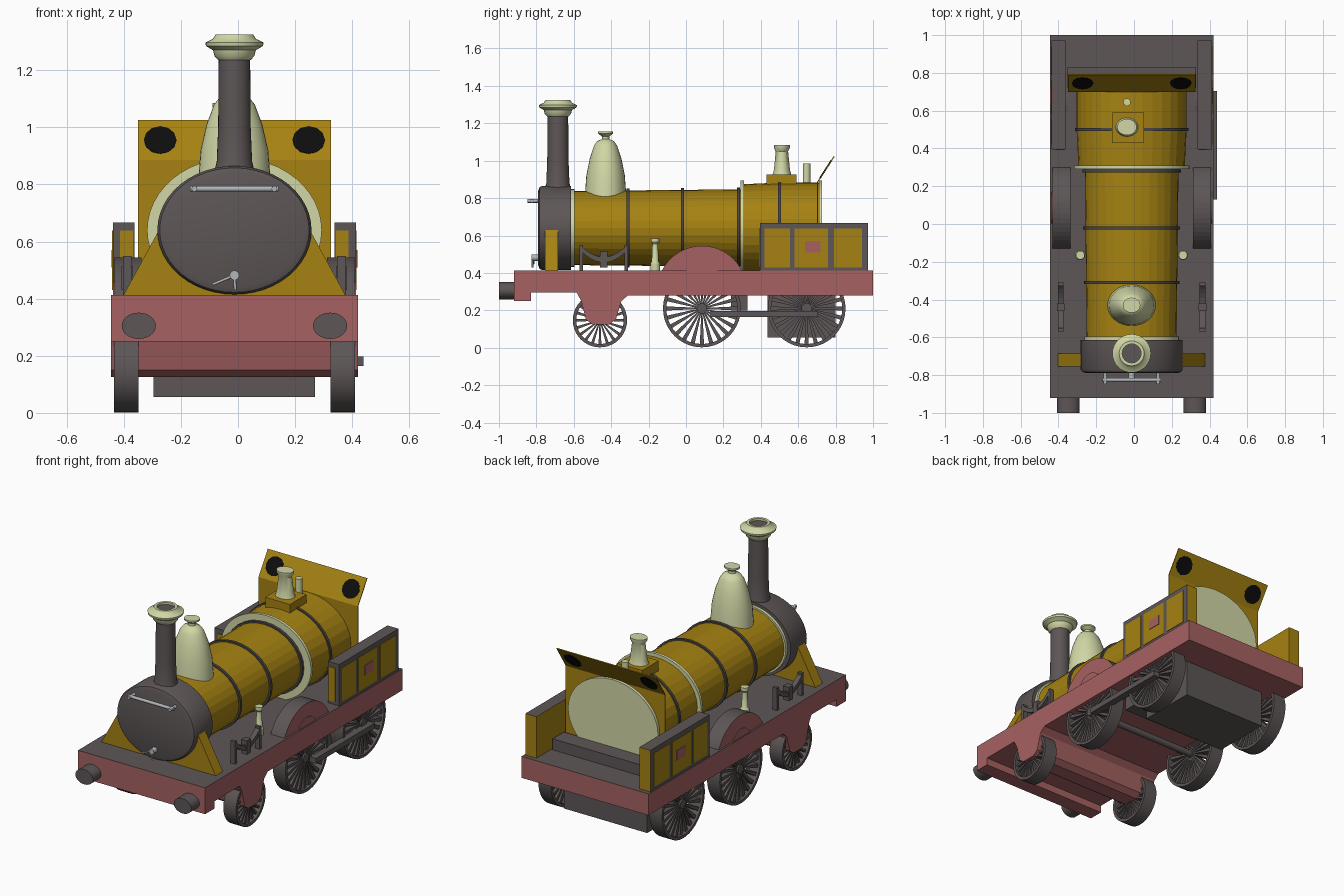
import bpy, bmesh
from math import sin, cos, pi, asin
from mathutils import Vector

cube = bpy.data.objects.get("Cube")
if cube:
    bpy.data.objects.remove(cube, do_unlink=True)

CX = -0.0125      # the body sits slightly off centre because of the side rod
OVAL = 1.2        # boiler parts are wider than tall
AXIS_Z = 0.64     # boiler centre height


def material(name, r, g, b):
    m = bpy.data.materials.new(name)
    m.use_nodes = True
    m.diffuse_color = (r, g, b, 1)
    m.node_tree.nodes["Principled BSDF"].inputs["Base Color"].default_value = (r, g, b, 1)
    return m


GRAY = material("iron gray", 0.11, 0.092, 0.093)
DARK = material("dark band", 0.07, 0.062, 0.065)
OCHRE = material("ochre", 0.38, 0.225, 0.006)
CORAL = material("coral red", 0.38, 0.12, 0.12)
CREAM = material("pale brass", 0.64, 0.68, 0.38)
BLACK = material("black", 0.004, 0.004, 0.004)
SILVER = material("silver", 0.45, 0.47, 0.49)


def finish(name, bm, mat, smooth=False):
    bmesh.ops.recalc_face_normals(bm, faces=bm.faces)
    me = bpy.data.meshes.new(name)
    bm.to_mesh(me)
    bm.free()
    me.materials.append(mat)
    if smooth:
        me.polygons.foreach_set("use_smooth", [True] * len(me.polygons))
        me.set_sharp_from_angle(angle=0.6)
    ob = bpy.data.objects.new(name, me)
    ob.location.x = CX
    bpy.context.scene.collection.objects.link(ob)
    return ob


def paint(ob, mat, rule):
    ob.data.materials.append(mat)
    for p in ob.data.polygons:
        if rule(p.normal):
            p.material_index = len(ob.data.materials) - 1


def prism(name, pts, a, b, mat, axis="x"):
    """Extrude a (y, z) outline along x, or an (x, z) outline along y."""
    bm = bmesh.new()
    put = (lambda p, t: (t, p[0], p[1])) if axis == "x" else (lambda p, t: (p[0], t, p[1]))
    ends = [[bm.verts.new(put(p, t)) for p in pts] for t in (a, b)]
    for e in ends:
        bm.faces.new(e)
    for i in range(len(pts)):
        j = (i + 1) % len(pts)
        bm.faces.new((ends[0][i], ends[0][j], ends[1][j], ends[1][i]))
    return finish(name, bm, mat)


def box(name, x, y, z, mat):
    return prism(name, [(y[0], z[0]), (y[1], z[0]), (y[1], z[1]), (y[0], z[1])], x[0], x[1], mat)


def lathe(name, profile, centre, mat, axis="z", oval=1, n=32, smooth=True, ring=False):
    """Spin (radius, offset) points about an axis; ring closes the profile on itself."""
    bm = bmesh.new()
    c = Vector(centre)
    rows = []
    for r, t in profile:
        row = []
        for i in range(n):
            u, v = r * cos(2 * pi * i / n), r * sin(2 * pi * i / n)
            p = {"x": (t, u, v), "y": (u * oval, t, v), "z": (u * oval, v, t)}[axis]
            row.append(bm.verts.new(c + Vector(p)))
        rows.append(row)
    pairs = list(zip(rows, rows[1:])) + ([(rows[-1], rows[0])] if ring else [])
    for p, q in pairs:
        for i in range(n):
            j = (i + 1) % n
            bm.faces.new((p[i], p[j], q[j], q[i]))
    if not ring:
        bm.faces.new(rows[0])
        bm.faces.new(rows[-1])
    return finish(name, bm, mat, smooth)


def bar(name, p, q, r, mat):
    p, q = Vector(p), Vector(q)
    bm = bmesh.new()
    bmesh.ops.create_cone(bm, cap_ends=True, segments=12, radius1=r, radius2=r, depth=(q - p).length)
    bm.transform((q - p).to_track_quat("Z", "Y").to_matrix().to_4x4())
    bmesh.ops.translate(bm, verts=bm.verts, vec=(p + q) / 2)
    return finish(name, bm, mat, True)


def arch(y, z, r, floor, n=20):
    start = asin((floor - z) / r)
    return [(y + r * cos(start + (pi - 2 * start) * i / n),
             z + r * sin(start + (pi - 2 * start) * i / n)) for i in range(n + 1)]


# Frame with the front guides, grey on top
frame = prism("frame", [(-0.92, 0.412), (-0.92, 0.25), (-0.83, 0.25), (-0.83, 0.295),
                        (-0.585, 0.295), (-0.56, 0.25), (-0.535, 0.15), (-0.5, 0.125),
                        (-0.41, 0.125), (-0.375, 0.15), (-0.345, 0.25), (-0.31, 0.28),
                        (1, 0.28), (1, 0.412)], -0.4325, 0.4325, CORAL)
paint(frame, GRAY, lambda n: n.z > 0.9)
box("ash_pan", (-0.283, 0.283), (0.435, 0.8), (0.055, 0.3), GRAY)
box("cross_beam", (-0.28, 0.28), (0.24, 0.33), (0.2, 0.3), GRAY)
box("footplate_step", (-0.34, 0.34), (0.72, 0.83), (0.41, 0.48), GRAY)


# Wheels
def wheel(name, s, y, r, spokes):
    z, mid = r + 0.002, s * 0.379
    lathe(name + "_rim", [(r, -0.043), (r, 0.043), (r - 0.018, 0.043), (r - 0.018, -0.043)],
          (mid, y, z), GRAY, "x", n=40, ring=True)
    lathe(name + "_hub", [(0.028, -0.04), (0.028, 0.04)], (mid, y, z), GRAY, "x", n=20)
    bm = bmesh.new()
    for i in range(spokes):
        a = 2 * pi * i / spokes
        out, side = Vector((0, cos(a), sin(a))), Vector((0, -sin(a), cos(a)))
        quads = []
        for x in (-0.03, 0.03):
            quads.append([bm.verts.new(Vector((mid + x, y, z)) + out * d + side * w)
                          for d, w in ((0.015, -0.003), (r - 0.01, -r * 0.055),
                                       (r - 0.01, r * 0.055), (0.015, 0.003))])
            bm.faces.new(quads[-1])
        for k in range(4):
            m = (k + 1) % 4
            bm.faces.new((quads[0][k], quads[0][m], quads[1][m], quads[1][k]))
    finish(name + "_spokes", bm, GRAY)


for label, y, r, spokes in (("front", -0.46, 0.145, 20), ("driving", 0.085, 0.208, 24),
                            ("rear", 0.645, 0.208, 24)):
    for s in (-1, 1):
        wheel(label + "_wheel", s, y, r, spokes)
    bar(label + "_axle", (-0.36, y, r), (0.36, y, r), 0.02, GRAY)
box("side_rod", (0.41, 0.4525), (0.13, 0.705), (0.165, 0.197), GRAY)

# Boiler, firebox and smokebox
lathe("boiler", [(0.198, -0.62), (0.207, 0.31)], (0, 0, AXIS_Z), OCHRE, "y", OVAL, smooth=False)
lathe("firebox", [(0.234, 0.3), (0.243, 0.5), (0.243, 0.71)], (0, 0, AXIS_Z), OCHRE, "y", OVAL, smooth=False)
lathe("smokebox", [(0.2, -0.79), (0.218, -0.783), (0.225, -0.768), (0.225, -0.615)],
      (0, 0, AXIS_Z), GRAY, "y", OVAL, n=48)
for y, r in ((-0.31, 0.211), (-0.02, 0.214), (0.28, 0.217), (0.5, 0.25)):
    lathe("boiler_band", [(r, y - 0.008), (r, y + 0.008)], (0, 0, AXIS_Z), DARK, "y", OVAL)
for name, y, r in (("smokebox_ring", -0.605, 0.208), ("firebox_ring", 0.3, 0.255), ("back_plate", 0.719, 0.255)):
    lathe(name, [(r, y - 0.009), (r, y + 0.009)], (0, 0, AXIS_Z), CREAM, "y", OVAL, n=48)
prism("smokebox_saddle", [(-0.39, 0.41), (-0.27, 0.63), (0.27, 0.63), (0.39, 0.41)],
      -0.755, -0.685, OCHRE, "y")

# Chimney, dome, safety valve and whistle
lathe("chimney", [(0.075, 0.83), (0.062, 0.88), (0.057, 1.0), (0.055, 1.25)], (0, -0.685, 0), GRAY)
lathe("chimney_cap", [(0.056, 1.235), (0.07, 1.25), (0.075, 1.27), (0.1, 1.285), (0.102, 1.297),
                      (0.075, 1.31), (0.066, 1.325), (0.05, 1.325), (0.05, 1.24)], (0, -0.685, 0), CREAM)
lathe("chimney_mouth", [(0.05, 1.24), (0.05, 1.312)], (0, -0.685, 0), GRAY)
lathe("dome", [(0.115, 0.75), (0.11, 0.82), (0.103, 0.92), (0.085, 1.01), (0.062, 1.08), (0.045, 1.105),
               (0.02, 1.115), (0.02, 1.13), (0.04, 1.145), (0.04, 1.155)], (0, -0.43, 0), CREAM, oval=1.15)
box("valve_base", (-0.103, 0.065), (0.43, 0.59), (0.84, 0.927), OCHRE)
lathe("safety_valve", [(0.05, 0.925), (0.043, 0.95), (0.033, 1.05), (0.043, 1.07), (0.043, 1.085)],
      (-0.025, 0.513, 0), CREAM, oval=OVAL)
lathe("whistle", [(0.02, 0.85), (0.02, 0.985)], (-0.025, 0.645, 0), CREAM, n=16)

# Smokebox door fittings
bar("door_rail", (-0.155, -0.825, 0.785), (0.155, -0.825, 0.785), 0.01, SILVER)
for x in (-0.14, 0.14):
    bar("rail_post", (x, -0.848, 0.785), (x, -0.77, 0.785), 0.01, SILVER)
bar("door_latch", (0, -0.825, 0.482), (0, -0.78, 0.482), 0.017, SILVER)
bar("latch_handle", (0, -0.815, 0.482), (-0.075, -0.815, 0.45), 0.005, SILVER)
bar("latch_handle", (0, -0.82, 0.482), (0.003, -0.82, 0.43), 0.005, SILVER)

# Weather sheet with round windows
prism("weather_sheet", [(0.7, 0.41), (0.7, 0.885), (0.79, 1.025), (0.795, 1.022),
                        (0.705, 0.883), (0.705, 0.41)], -0.338, 0.338, OCHRE)
centre, normal = Vector((0, 0.747, 0.954)), Vector((0, 0.841, -0.541))
for s in (-1, 1):
    c = centre + Vector((s * 0.26, 0, 0))
    bar("round_window", c - normal * 0.0045, c + normal * 0.0045, 0.057, BLACK)

# Paired parts on both sides
for s in (-1, 1):
    lathe("buffer", [(0.046, -1), (0.046, -0.9)], (s * 0.335, 0, 0.305), GRAY, "y", 1.3)

    splasher = prism("splasher", arch(0.085, 0.306, 0.239, 0.41), s * 0.325, s * 0.42, GRAY)
    paint(splasher, CORAL, lambda n: n.x * s > 0.9)
    prism("splasher_boss", arch(0.085, 0.363, 0.097, 0.41), s * 0.418, s * 0.425, CORAL)

    bunker = box("side_bunker", (s * 0.35, s * 0.425), (0.395, 0.972), (0.41, 0.667), GRAY)
    paint(bunker, OCHRE, lambda n: n.x * s < -0.9 or n.y > 0.9)
    for y in ((0.42, 0.555), (0.58, 0.76), (0.79, 0.94)):
        box("bunker_panel", (s * 0.422, s * 0.428), y, (0.43, 0.638), OCHRE)
    box("bunker_badge", (s * 0.424, s * 0.431), (0.635, 0.72), (0.51, 0.57), CORAL)
    box("bunker_end_panel", (s * 0.355, s * 0.4), (0.391, 0.397), (0.43, 0.638), OCHRE)

    # Leaf spring hung between two posts
    top = [(-0.44 + 0.12 * t / 5, 0.485 + 0.06 * (t / 5) ** 2) for t in range(-5, 6)]
    low = [(y, z - 0.03) for y, z in reversed(top)]
    prism("leaf_spring", top + low, s * 0.36, s * 0.39, GRAY)
    for y in (-0.56, -0.32):
        box("spring_post", (s * 0.36, s * 0.39), (y - 0.009, y + 0.009), (0.41, 0.55), GRAY)
    box("spring_buckle", (s * 0.355, s * 0.395), (-0.46, -0.42), (0.43, 0.515), GRAY)

    lathe("feed_valve", [(0.026, 0.41), (0.026, 0.45), (0.019, 0.46), (0.015, 0.555), (0.023, 0.565),
                         (0.023, 0.585)], (s * 0.272, -0.165, 0), CREAM, n=16)
